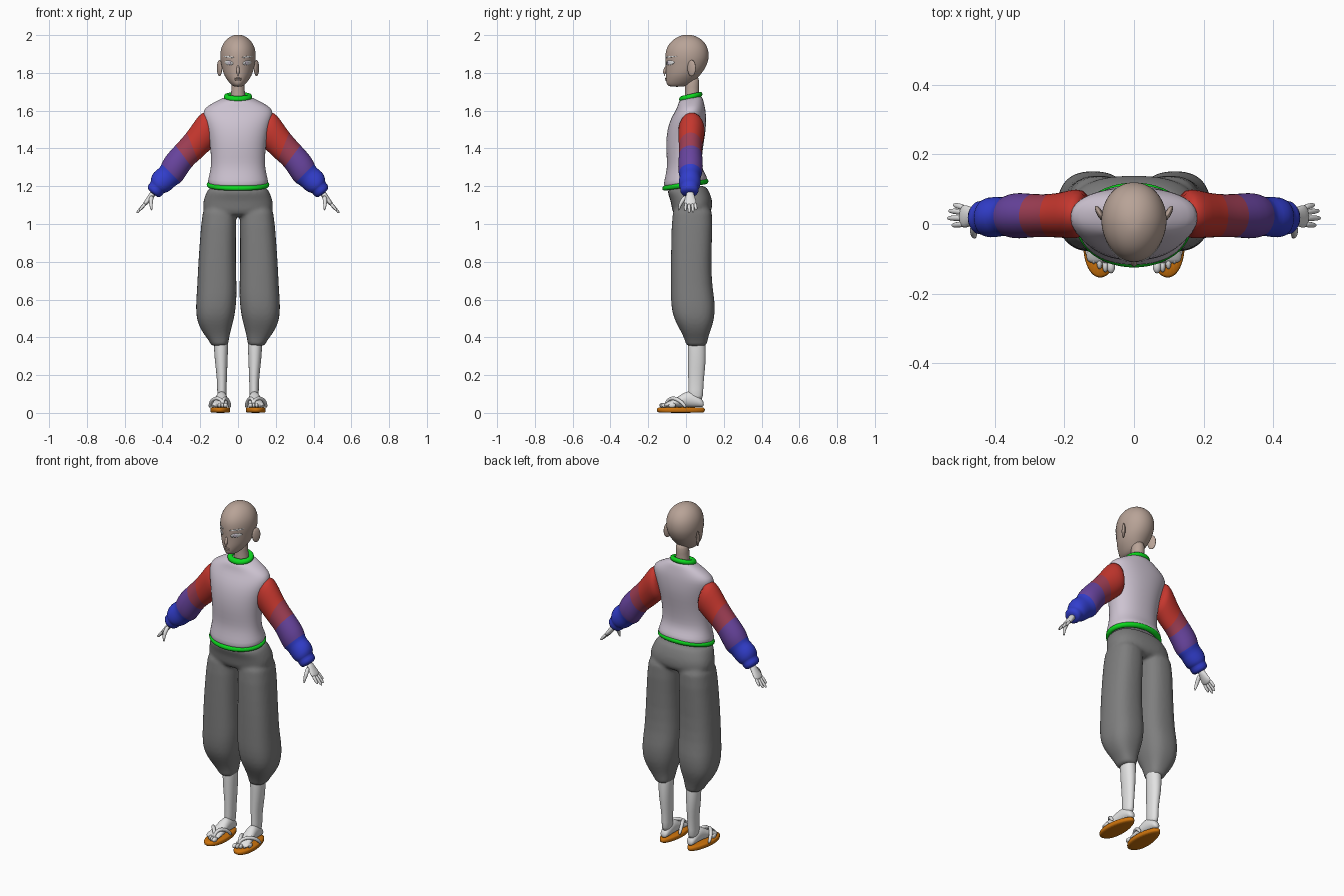
import bpy, bmesh
from math import sin, cos, pi, copysign
from mathutils import Vector, Matrix
from mathutils.bvhtree import BVHTree

if "Cube" in bpy.data.objects:
    bpy.data.objects.remove(bpy.data.objects["Cube"])


def material(name, *rgb):
    lin = [((c / 255 + 0.055) / 1.055) ** 2.4 for c in rgb] + [1]
    m = bpy.data.materials.new(name)
    m.use_nodes = True
    m.diffuse_color = lin
    m.node_tree.nodes["Principled BSDF"].inputs["Base Color"].default_value = lin
    return m


skin = material("skin", 184, 163, 151)
white = material("white", 226, 226, 226)
lilac = material("lilac", 205, 195, 209)
green = material("green", 12, 215, 30)
grey = material("grey", 126, 126, 126)
orange = material("orange", 205, 115, 12)
red = material("red", 198, 55, 46)
maroon = material("maroon", 158, 62, 84)
purple = material("purple", 104, 68, 158)
blue = material("blue", 50, 62, 205)


def finish(bm, name, mats, levels=1):
    bmesh.ops.recalc_face_normals(bm, faces=bm.faces)
    me = bpy.data.meshes.new(name)
    bm.to_mesh(me)
    bm.free()
    me.shade_smooth()
    for m in mats:
        me.materials.append(m)
    ob = bpy.data.objects.new(name, me)
    bpy.context.collection.objects.link(ob)
    if levels:
        ob.modifiers.new("smooth", "SUBSURF").levels = levels
    return ob


def add_loft(bm, rings, bands=None):
    rows = [[bm.verts.new(p) for p in r] for r in rings]
    n = len(rows[0])
    for k, (a, b) in enumerate(zip(rows, rows[1:])):
        for i in range(n):
            f = bm.faces.new((a[i], a[(i + 1) % n], b[(i + 1) % n], b[i]))
            f.material_index = bands[k] if bands else 0
    bm.faces.new(rows[0])
    bm.faces.new(rows[-1]).material_index = bands[-1] if bands else 0


def loft(name, rings, mats, bands=None, levels=1):
    bm = bmesh.new()
    add_loft(bm, rings, bands)
    return finish(bm, name, mats, levels)


def oval(z, x0, x1, y0, y1, power=2.3, taper=0, tilt=0, n=24):
    """Horizontal rounded section, optionally narrowed to the front and tilted."""
    out = []
    for i in range(n):
        c, s = cos(2 * pi * i / n), sin(2 * pi * i / n)
        u = copysign(abs(c) ** (2 / power), c) * (1 - taper * max(0, -s))
        v = copysign(abs(s) ** (2 / power), s)
        y = (y0 + y1) / 2 + v * (y1 - y0) / 2
        out.append(Vector(((x0 + x1) / 2 + u * (x1 - x0) / 2, y, z + tilt * y)))
    return out


def tube(name, pts, radii, mat, n=10):
    pts = [Vector(p) for p in pts]
    rings = []
    for i, p in enumerate(pts):
        d = pts[min(i + 1, len(pts) - 1)] - pts[max(i - 1, 0)]
        q = d.to_track_quat("Z", "Y")
        rings.append([p + q @ Vector((radii[i] * cos(2 * pi * k / n), radii[i] * sin(2 * pi * k / n), 0))
                      for k in range(n)])
    return loft(name, rings, [mat])


def ball(name, loc, size, mat, turn=0):
    bm = bmesh.new()
    bmesh.ops.create_uvsphere(bm, u_segments=16, v_segments=10, radius=1)
    bm.transform(Matrix.Translation(loc) @ Matrix.Rotation(turn, 4, "Z") @ Matrix.Diagonal((*size, 1)))
    return finish(bm, name, [mat], 0)


def band(name, y, z, rx, ry, r, tilt, mat):
    bpy.ops.mesh.primitive_torus_add(major_segments=48, minor_segments=12, major_radius=1, minor_radius=r)
    ob = bpy.context.object
    ob.name = name
    for v in ob.data.vertices:
        a = Vector((v.co.x, v.co.y)).normalized()
        k = a.length and Vector((v.co.x, v.co.y)).length - 1
        py = y + a.y * (ry + k)
        v.co = (a.x * (rx + k), py, z + v.co.z + tilt * py)
    ob.data.shade_smooth()
    ob.data.materials.append(mat)


# Head and neck
head_sections = [(1.726, .022, -.088, -.01), (1.74, .04, -.104, .03), (1.765, .06, -.107, .055),
                 (1.79, .075, -.108, .077), (1.82, .085, -.108, .1), (1.85, .091, -.109, .114),
                 (1.88, .096, -.111, .122), (1.92, .094, -.108, .12), (1.952, .082, -.092, .106),
                 (1.977, .063, -.068, .084), (1.994, .038, -.038, .054), (2.002, .014, -.01, .022)]
head = loft("head", [oval(z, -w, w, a, b, 2.1, .12) for z, w, a, b in head_sections], [skin], levels=2)
loft("neck", [oval(z, -w, w, .032 - d, .032 + d, 2) for z, w, d in
              [(1.63, .05, .044), (1.68, .038, .038), (1.72, .034, .037), (1.79, .038, .042)]], [skin])
tube("nose", [(0, -.1, 1.845), (0, -.109, 1.82), (0, -.117, 1.798), (0, -.112, 1.782)],
     [.005, .008, .013, .011], skin)
for z in (1.763, 1.771):
    ball("lip", (0, -.104, z), (.018, .007, .0045), skin)

# Eyes and brows laid on the face
bpy.context.view_layer.update()
face = BVHTree.FromObject(head, bpy.context.evaluated_depsgraph_get())


def face_plate(name, cx, cz, w, h, slope, mat):
    bm = bmesh.new()
    rings = []
    for r in (.02, .5, 1):
        ring = []
        for i in range(16):
            t = 2 * pi * i / 16
            x, z = cx + r * w * cos(t), cz + r * h * sin(t) + slope * r * w * cos(t)
            hit = face.ray_cast(Vector((x, -1, z)), Vector((0, 1, 0)))[0]
            ring.append(hit + Vector((0, -.003, 0)))
        rings.append(ring)
    rings.append([p + Vector((0, .005, 0)) for p in rings[-1]])
    add_loft(bm, rings)
    finish(bm, name, [mat], 0)


for s, side in ((1, "left"), (-1, "right")):
    face_plate(side + "_eye", s * .048, 1.853, .023, .012, s * .12, white)
    face_plate(side + "_iris", s * .046, 1.853, .009, .0105, 0, lilac)
    face_plate(side + "_brow", s * .05, 1.885, .03, .004, s * .1, white)
    ball(side + "_ear", (s * .098, .03, 1.825), (.009, .025, .043), skin, -s * .5)

# Sweater body with collar and hem
torso = [(1.2, .158, -.115, .113, .15), (1.225, .162, -.12, .115, .15), (1.26, .152, -.11, .1, .08),
         (1.3, .144, -.1, .084, 0), (1.35, .143, -.102, .084, 0), (1.42, .148, -.107, .092, 0),
         (1.5, .164, -.1, .106, 0), (1.56, .182, -.08, .107, 0), (1.6, .187, -.055, .104, 0),
         (1.625, .16, -.045, .098, .05), (1.648, .11, -.04, .09, .15), (1.668, .068, -.03, .08, .2)]
loft("sweater_body", [oval(z, -w, w, a, b, 2.2, 0, t, 32) for z, w, a, b, t in torso], [lilac])
band("collar", .025, 1.668, .06, .047, .015, .22, green)
band("hem_band", -.003, 1.208, .152, .108, .014, .16, green)

# Sleeves: upper x and z, lower x and z, half depth, centre y
sleeve = [(.15, 1.59, .11, 1.42, .065, .03), (.186, 1.6, .147, 1.395, .073, .03),
          (.228, 1.55, .18, 1.36, .067, .026), (.267, 1.487, .21, 1.335, .062, .024),
          (.333, 1.415, .245, 1.305, .062, .024), (.388, 1.357, .28, 1.25, .068, .024),
          (.407, 1.315, .305, 1.213, .062, .023), (.414, 1.297, .325, 1.21, .054, .022),
          (.447, 1.278, .355, 1.178, .06, .02), (.465, 1.238, .385, 1.162, .057, .018),
          (.458, 1.222, .39, 1.168, .046, .018), (.481, 1.205, .408, 1.143, .052, .018),
          (.478, 1.178, .425, 1.138, .036, .018)]
bands = [0, 0, 0, 1, 2, 2, 3, 3, 3, 3, 3, 3]
finger_tips = [(.523, 1.07, -.004), (.536, 1.058, .017), (.532, 1.062, .038), (.518, 1.074, .055)]

# Trouser leg, bare leg: z, inner x, outer x, front y, back y
trouser = [(1.13, .003, .183, -.07, .14), (1.0, .01, .196, -.077, .142), (.8, .012, .211, -.081, .133),
           (.66, .006, .217, -.081, .14), (.59, .008, .223, -.081, .154), (.52, .016, .223, -.072, .153),
           (.47, .028, .212, -.05, .143), (.42, .043, .185, -.021, .124), (.375, .05, .147, -.002, .112),
           (.35, .052, .144, -.002, .112)]
shin = [(.42, .05, .13, .01, .102), (.36, .052, .128, .009, .104), (.28, .055, .124, .01, .106),
        (.2, .058, .113, .011, .097), (.12, .061, .109, .013, .09), (.06, .06, .112, .008, .092)]
# Foot: y, centre x, half width, top height
foot = [(.095, .086, .017, .06), (.075, .086, .026, .085), (.03, .086, .03, .12), (-.01, .088, .032, .11),
        (-.05, .092, .038, .08), (-.09, .096, .043, .062), (-.115, .096, .041, .05)]

bm = bmesh.new()
pelvis = [(1.205, .152, -.1, .105), (1.17, .166, -.1, .12), (1.13, .184, -.08, .138),
          (1.08, .19, -.077, .143), (1.035, .17, -.06, .125)]
add_loft(bm, [oval(z, -w, w, a, b, 2.5, 0, .06) for z, w, a, b in pelvis])

for s, side in ((1, "left"), (-1, "right")):
    rings = []
    for xu, zu, xl, zl, depth, cy in sleeve:
        mid, half = Vector((xu + xl, 0, zu + zl)) / 2, Vector((xu - xl, 0, zu - zl)) / 2
        ring = [mid + half * sin(2 * pi * i / 20) + Vector((0, cy + depth * cos(2 * pi * i / 20), 0))
                for i in range(20)]
        rings.append([Vector((p.x * s, p.y, p.z)) for p in ring])
    loft(side + "_sleeve", rings, [red, maroon, purple, blue], bands)

    # Hand
    palm = [(.44, 1.175, .018, .02), (.462, 1.145, .024, .016), (.482, 1.118, .035, .014),
            (.5, 1.098, .033, .01)]
    loft(side + "_palm", [[Vector((s * (x + .75 * t * sin(a)), .022 + w * cos(a), z + .6 * t * sin(a)))
                           for a in [2 * pi * i / 14 for i in range(14)]] for x, z, w, t in palm], [white])
    for x, z, y in finger_tips:
        base = Vector((.488, .024 + (y - .026) * .8, 1.112))
        tip = Vector((x, y, z))
        tube(side + "_finger", [(s * p.x, p.y, p.z) for p in (base, base.lerp(tip, .5), base.lerp(tip, .9), tip)],
             [.009, .009, .007, .003], white)
    tube(side + "_thumb", [(s * .456, .004, 1.15), (s * .462, -.022, 1.122), (s * .46, -.035, 1.095),
                           (s * .457, -.038, 1.07)], [.013, .012, .009, .004], white)

    # Legs
    add_loft(bm, [oval(z, s * a, s * b, c, d, 2.5) for z, a, b, c, d in trouser])
    loft(side + "_shin", [oval(z, s * a, s * b, c, d, 2.1) for z, a, b, c, d in shin], [white])
    loft(side + "_foot", [[Vector((s * (cx + w * cos(a)), y, .03 + (top - .03) * (.5 + .5 * sin(a))))
                           for a in [2 * pi * i / 16 for i in range(16)]] for y, cx, w, top in foot], [white])
    for i in range(5):
        ball(side + "_toe", (s * (.066 + .0165 * i), -.122 + .006 * i * i / 2, .04),
             (.012 if i == 0 else .0085, .02, .013), white)

    # Sandal sole and thong straps
    sole = []
    for z, k in ((0, .93), (.006, 1), (.024, 1), (.031, .95)):
        ring = []
        for i in range(32):
            t = 2 * pi * i / 32
            front = .5 - .5 * sin(t)
            ring.append(Vector((s * (.09 + .007 * front + k * (.044 + .016 * front) * cos(t)),
                                -.027 + k * .128 * sin(t), z)))
        sole.append(ring)
    loft(side + "_sandal_sole", sole, [orange])
    for x, bend in ((.045, .058), (.148, .132)):
        tube(side + "_strap", [(s * .08, -.112, .035), (s * .082, -.1, .066), (s * (.082 + bend) / 2, -.075, .08),
                               (s * bend, -.045, .073), (s * x, -.015, .05), (s * x, 0, .026)],
             [.008, .009, .011, .011, .01, .008], white)

# Trousers fused into one soft garment
trousers = finish(bm, "trousers", [grey])
fuse = trousers.modifiers.new("fuse", "REMESH")
fuse.mode, fuse.voxel_size, fuse.use_smooth_shade = "VOXEL", .009, True
soften = trousers.modifiers.new("soften", "SMOOTH")
soften.factor, soften.iterations = .5, 6
